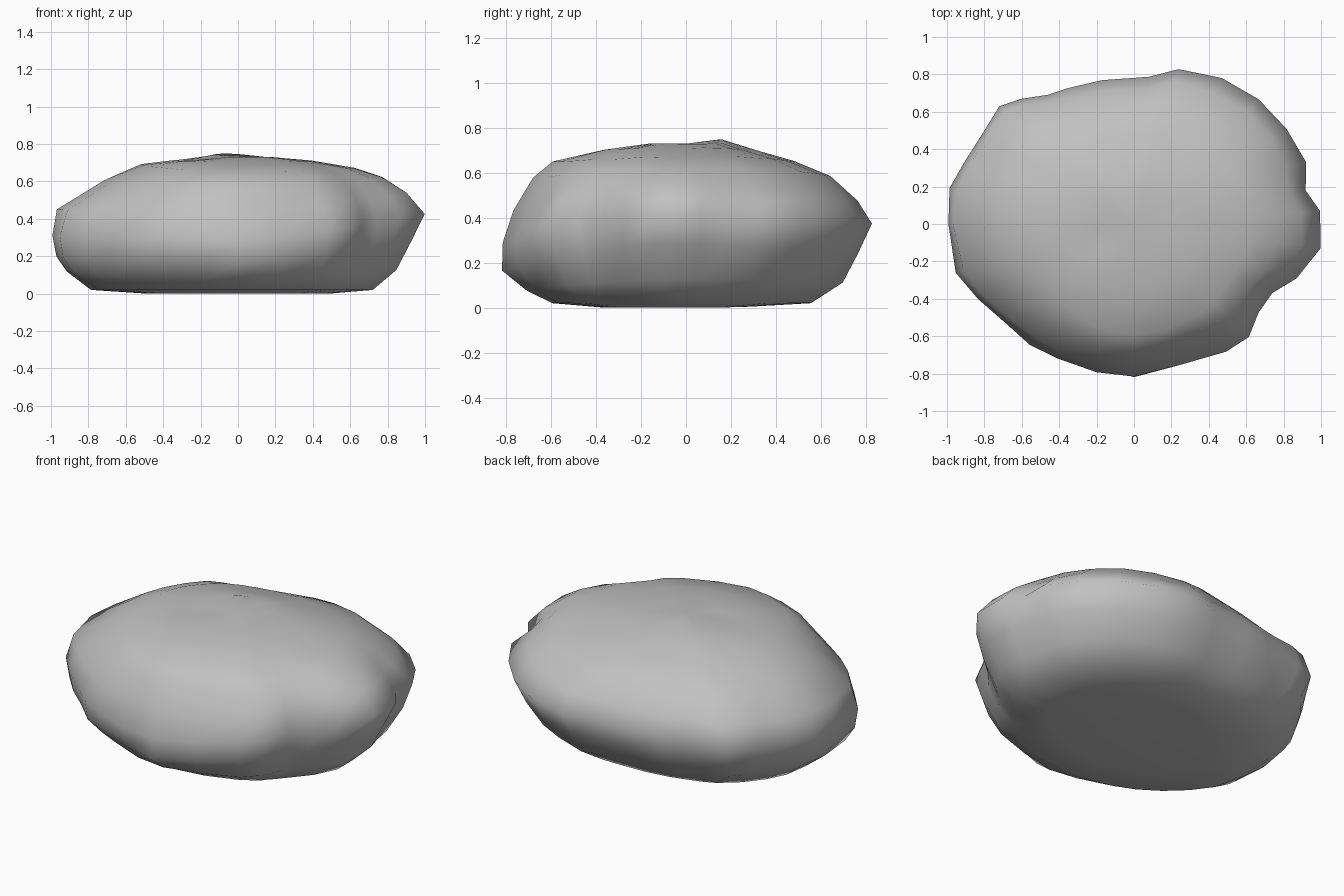
import bpy
import bmesh
import math
from mathutils import Vector, noise

default_cube = bpy.data.objects.get("Cube")
if default_cube:
    bpy.data.objects.remove(default_cube, do_unlink=True)

# Plan outline in percent, counter-clockwise from the left side
OUTLINE = [(99, 7), (92, 18), (92, 33), (82, 51), (67, 67), (47, 78),
           (24, 83), (8, 79), (-17, 77), (-35, 73), (-46, 69), (-60, 66),
           (-71, 62), (-82, 48), (-91, 33), (-98, 19), (-100, 0), (-95, -26),
           (-83, -40), (-70, -53), (-56, -65), (-42, -73), (-20, -79), (0, -81),
           (24, -76), (49, -68), (61, -60), (66, -47), (74, -37), (87, -29),
           (101, -13)]

# Even oval that the crown and the underside settle into
OVAL_X, OVAL_Y = 0.97, 0.8

# Side profiles, bottom to top: (percent of outline radius, percent height)
PROFILES = {
    "left": [(50, 0), (74, 2), (87, 12), (95, 28), (100, 43),
             (90, 54), (78, 62), (64, 67), (41, 71), (20, 73)],
    "back": [(45, 1), (70, 2), (85, 12), (94, 24), (100, 37),
             (93, 47), (80, 58), (60, 65), (42, 69), (20, 73)],
    "right": [(50, 0), (80, 2), (92, 12), (97, 20), (100, 31),
              (97, 45), (72, 60), (53, 69), (36, 71), (20, 72)],
    "front": [(45, 0), (74, 2), (87, 8), (97, 18), (100, 29),
              (94, 43), (85, 58), (74, 65), (46, 70), (22, 73)],
}
RING_COUNT = len(PROFILES["left"])

# Worn hollows and raised knobs (negative depth): centre, reach, depth
DENTS = [
    (Vector((0.92, -0.05, 0.2)), 0.16, 0.03),
    (Vector((0.3, -0.72, 0.5)), 0.13, 0.025),
    (Vector((-0.6, -0.5, 0.56)), 0.2, 0.025),
    (Vector((-0.45, -0.68, 0.05)), 0.13, 0.02),
    (Vector((0.0, -0.8, 0.17)), 0.1, -0.03),
    (Vector((-0.12, 0.15, 0.73)), 0.15, -0.02),
    (Vector((-0.88, -0.22, 0.12)), 0.15, -0.03),
    (Vector((-0.6, 0.5, 0.54)), 0.22, -0.03),
]


def blended_profile(direction):
    """Mix the side profiles by direction, reaching the full outline once."""
    side = PROFILES["left" if direction.x > 0 else "right"]
    end = PROFILES["back" if direction.y > 0 else "front"]
    weight = direction.x ** 2
    mixed = [Vector(a) * weight + Vector(b) * (1 - weight) for a, b in zip(side, end)]
    widest = max(p.x for p in mixed)
    return [(p.x / widest, p.y / 100) for p in mixed]


def weathered(point, ring):
    """Add lumps and dents, leaving the resting face and rim alone."""
    if ring < 2:
        return point
    outward = Vector((point.x, point.y, (point.z - 0.35) * 2)).normalized()
    push = 0.018 * noise.noise(point * 4) + 0.014 * noise.noise(point * 8)
    if ring > 6:
        push *= 0.5
    for centre, reach, depth in DENTS:
        push -= depth * math.exp(-((point - centre).length / reach) ** 2)
    return point + outward * push


def build_stone():
    bm = bmesh.new()
    rings = [[] for _ in range(RING_COUNT)]
    for x, y in OUTLINE:
        edge = Vector((x, y, 0)) / 100
        direction = edge.normalized()
        oval = direction / math.hypot(direction.x / OVAL_X, direction.y / OVAL_Y)
        for ring, (scale, height) in enumerate(blended_profile(direction)):
            # Nicks in the outline fade away from the widest ring
            plan = oval.lerp(edge, scale ** 4)
            point = plan * scale + Vector((0, 0, height))
            rings[ring].append(bm.verts.new(weathered(point, ring)))

    # Skin between neighbouring rings
    count = len(OUTLINE)
    for lower, upper in zip(rings, rings[1:]):
        for i in range(count):
            j = (i + 1) % count
            bm.faces.new((lower[i], lower[j], upper[j], upper[i]))

    # Close the underside and the crown
    base = bm.verts.new((0, 0, 0))
    crown = bm.verts.new((0, 0, 0.73))
    for i in range(count):
        j = (i + 1) % count
        bm.faces.new((base, rings[0][j], rings[0][i]))
        bm.faces.new((crown, rings[-1][i], rings[-1][j]))
    bmesh.ops.recalc_face_normals(bm, faces=bm.faces)

    mesh = bpy.data.meshes.new("stone")
    bm.to_mesh(mesh)
    bm.free()
    mesh.shade_smooth()
    stone = bpy.data.objects.new("stone", mesh)
    bpy.context.collection.objects.link(stone)
    return stone


# Plain grey stone colour
grey = bpy.data.materials.new("stone grey")
grey.use_nodes = True
colour = (0.53, 0.53, 0.53, 1)
grey.diffuse_color = colour
grey.node_tree.nodes["Principled BSDF"].inputs["Base Color"].default_value = colour

build_stone().data.materials.append(grey)
